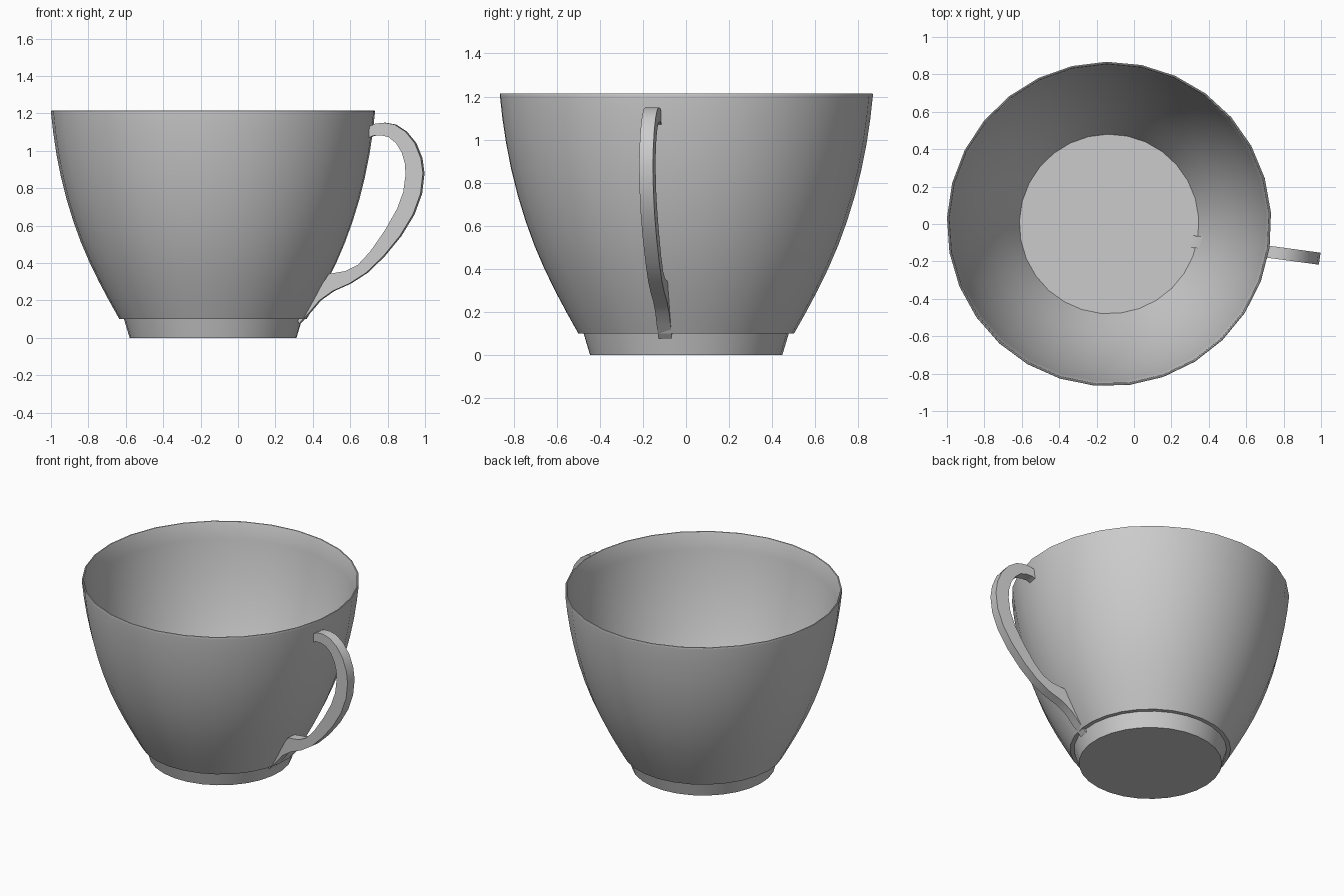
import bpy, bmesh, math

if "Cube" in bpy.data.objects:
    bpy.data.objects.remove(bpy.data.objects["Cube"])

SIDES = 29
CX = -0.133
START = math.radians(4.0)


def finish(bm, name, angle):
    bmesh.ops.recalc_face_normals(bm, faces=bm.faces[:])
    mesh = bpy.data.meshes.new(name)
    bm.to_mesh(mesh)
    bm.free()
    ob = bpy.data.objects.new(name, mesh)
    bpy.context.collection.objects.link(ob)
    bpy.ops.object.select_all(action='DESELECT')
    ob.select_set(True)
    bpy.context.view_layer.objects.active = ob
    bpy.ops.object.shade_smooth_by_angle(angle=math.radians(angle))
    return ob


def lathe(name, profile):
    """Revolve (radius, z) points and cap both ends with a disc."""
    bm = bmesh.new()
    rings = []
    for r, z in profile:
        rings.append([bm.verts.new((CX + r * math.cos(START + math.tau * i / SIDES),
                                    r * math.sin(START + math.tau * i / SIDES), z))
                      for i in range(SIDES)])
    for a, b in zip(rings, rings[1:]):
        for i in range(SIDES):
            j = (i + 1) % SIDES
            bm.faces.new((a[i], a[j], b[j], b[i]))
    bm.faces.new(rings[0])
    bm.faces.new(rings[-1])
    return finish(bm, name, 40)


# Cup: foot, ledge, flaring outer wall, rounded lip, thickening inner wall and floor
outer = [(0.502, 0.101), (0.555, 0.195), (0.611, 0.30), (0.662, 0.405), (0.707, 0.51),
         (0.747, 0.62), (0.784, 0.74), (0.814, 0.86), (0.838, 0.98),
         (0.856, 1.10), (0.867, 1.20), (0.8675, 1.209)]
lip = [(0.8665, 1.2135), (0.863, 1.215), (0.858, 1.2135), (0.854, 1.205)]
inner = [(r - 0.014 - 0.022 * (1.2 - z) / 1.1, z) for r, z in reversed(outer[1:-2])]
inner.append((0.480, 0.122))
lathe("cup_body", [(0.447, 0.0), (0.477, 0.10)] + outer + lip + inner)

# Handle: paired outer and inner contour points (x, z), swept to a flat strip
outside = [(0.705, 1.13), (0.738, 1.145), (0.787, 1.15), (0.842, 1.14), (0.90, 1.102),
           (0.95, 1.04), (0.982, 0.96), (0.993, 0.88), (0.98, 0.77), (0.94, 0.66),
           (0.87, 0.545), (0.78, 0.435), (0.69, 0.348), (0.60, 0.29), (0.51, 0.25),
           (0.44, 0.20), (0.385, 0.135), (0.33, 0.075)]
inside = [(0.705, 1.07), (0.725, 1.08), (0.77, 1.083), (0.81, 1.073), (0.85, 1.04),
          (0.88, 0.99), (0.897, 0.93), (0.90, 0.87), (0.888, 0.78), (0.855, 0.69),
          (0.79, 0.575), (0.71, 0.46), (0.645, 0.39), (0.58, 0.357), (0.49, 0.342),
          (0.43, 0.25), (0.37, 0.17), (0.31, 0.13)]
HALF = 0.032
bm = bmesh.new()
sections = []
for o, n in zip(outside, inside):
    ring = []
    for (x, z), s in ((o, -1), (o, 1), (n, 1), (n, -1)):
        y = -0.150 - 0.135 * (x - 0.73)
        ring.append(bm.verts.new((x + s * HALF * 0.14, y + s * HALF, z)))
    sections.append(ring)
for a, b in zip(sections, sections[1:]):
    for i in range(4):
        j = (i + 1) % 4
        bm.faces.new((a[i], a[j], b[j], b[i]))
bm.faces.new(sections[0])
bm.faces.new(sections[-1])
finish(bm, "handle", 35)
